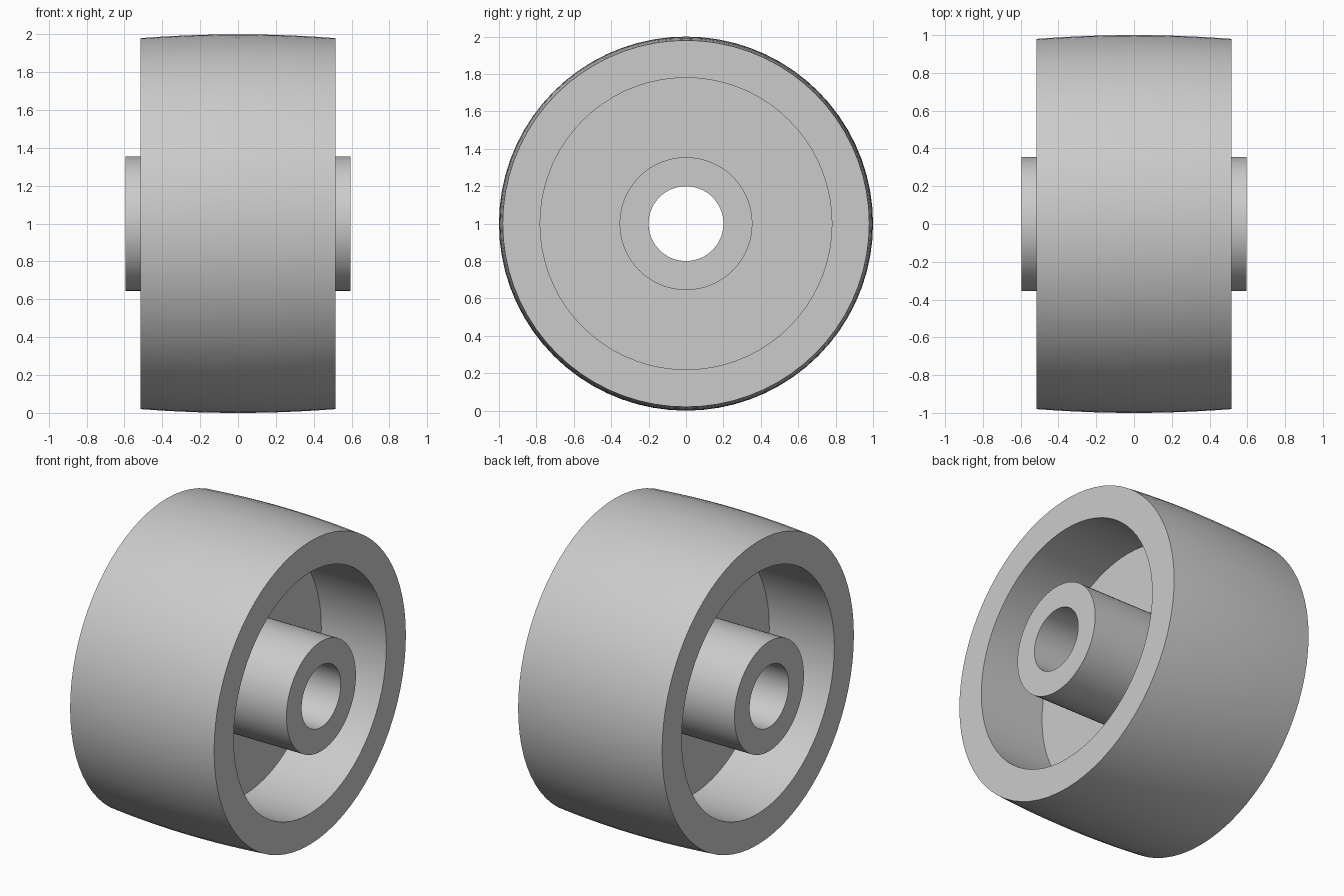
import bpy
import bmesh
import math
from mathutils import Matrix, Vector

cube = bpy.data.objects.get("Cube")
if cube:
    bpy.data.objects.remove(cube, do_unlink=True)

SEGMENTS = 72
AXLE_HEIGHT = 1.0
RIM_HALF, HUB_HALF, WEB_HALF = 0.515, 0.595, 0.05
TREAD_R, CROWN = 1.0, 0.02
RIM_INNER_R, HUB_R, BORE_R = 0.78, 0.355, 0.2

grey = bpy.data.materials.new("plain grey")
grey.use_nodes = True
grey.diffuse_color = (0.6, 0.6, 0.6, 1)
grey.node_tree.nodes["Principled BSDF"].inputs["Base Color"].default_value = (0.6, 0.6, 0.6, 1)


def lathe(name, profile):
    """Spin a closed (x, radius) profile around the axle."""
    bm = bmesh.new()
    rings = []
    for i in range(SEGMENTS):
        turn = Matrix.Rotation(math.tau * i / SEGMENTS, 3, 'X')
        rings.append([bm.verts.new(turn @ Vector((x, 0, r))) for x, r in profile])
    count = len(profile)
    for i, ring in enumerate(rings):
        following = rings[(i + 1) % SEGMENTS]
        for j in range(count):
            k = (j + 1) % count
            bm.faces.new((ring[j], ring[k], following[k], following[j]))
    bmesh.ops.recalc_face_normals(bm, faces=bm.faces)
    mesh = bpy.data.meshes.new(name)
    bm.to_mesh(mesh)
    bm.free()
    mesh.materials.append(grey)
    obj = bpy.data.objects.new(name, mesh)
    obj.location.z = AXLE_HEIGHT
    bpy.context.collection.objects.link(obj)
    bpy.ops.object.select_all(action='DESELECT')
    obj.select_set(True)
    bpy.context.view_layer.objects.active = obj
    bpy.ops.object.shade_smooth_by_angle(angle=math.radians(30))
    return obj


# Crowned tread, from the left edge to the right edge
steps = 10
tread = []
for s in range(steps + 1):
    t = 1 - 2 * s / steps
    tread.append((RIM_HALF * t, TREAD_R - CROWN * t * t))

# Right side: rim lip, recess, web, hub; mirrored for the left side
side = [(-RIM_HALF, RIM_INNER_R), (-WEB_HALF, RIM_INNER_R), (-WEB_HALF, HUB_R),
        (-HUB_HALF, HUB_R), (-HUB_HALF, BORE_R)]
mirrored = [(-x, r) for x, r in reversed(side)]

# One-piece wheel with rim, web, hub and through bore
lathe("wheel", tread + side + mirrored)
